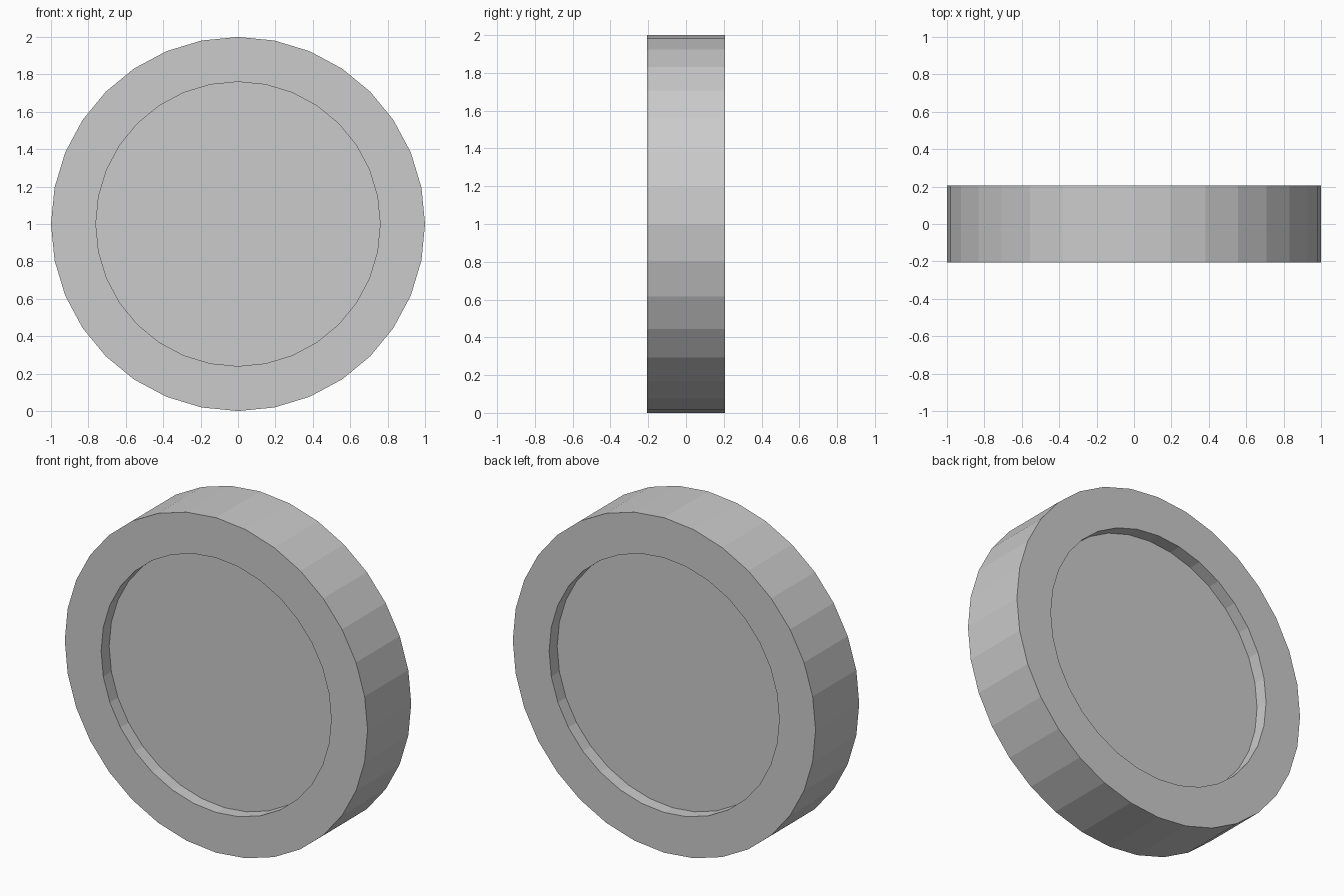
import bpy, bmesh, math
from mathutils import Matrix

if "Cube" in bpy.data.objects:
    bpy.data.objects.remove(bpy.data.objects["Cube"])

SIDES, RADIUS, INNER, HALF_WIDTH, DEPTH = 32, 1.0, 0.76, 0.206, 0.076

# Tyre-like disc lying along the y axis
bm = bmesh.new()
placement = Matrix.Translation((0, 0, RADIUS)) @ Matrix.Rotation(math.pi / 2, 4, 'X')
bmesh.ops.create_cone(bm, cap_ends=True, segments=SIDES, radius1=RADIUS,
                      radius2=RADIUS, depth=2 * HALF_WIDTH, matrix=placement)
bm.normal_update()

# Round straight-walled recess in both caps
for cap in [f for f in bm.faces if len(f.verts) == SIDES]:
    inward = -cap.normal.copy()
    bmesh.ops.inset_region(bm, faces=[cap], use_even_offset=True,
                           thickness=(RADIUS - INNER) * math.cos(math.pi / SIDES))
    floor = bmesh.ops.extrude_discrete_faces(bm, faces=[cap])['faces'][0]
    bmesh.ops.translate(bm, verts=floor.verts[:], vec=inward * DEPTH)

bmesh.ops.recalc_face_normals(bm, faces=bm.faces[:])
mesh = bpy.data.meshes.new("wheel")
bm.to_mesh(mesh)
bm.free()
bpy.context.collection.objects.link(bpy.data.objects.new("wheel", mesh))
